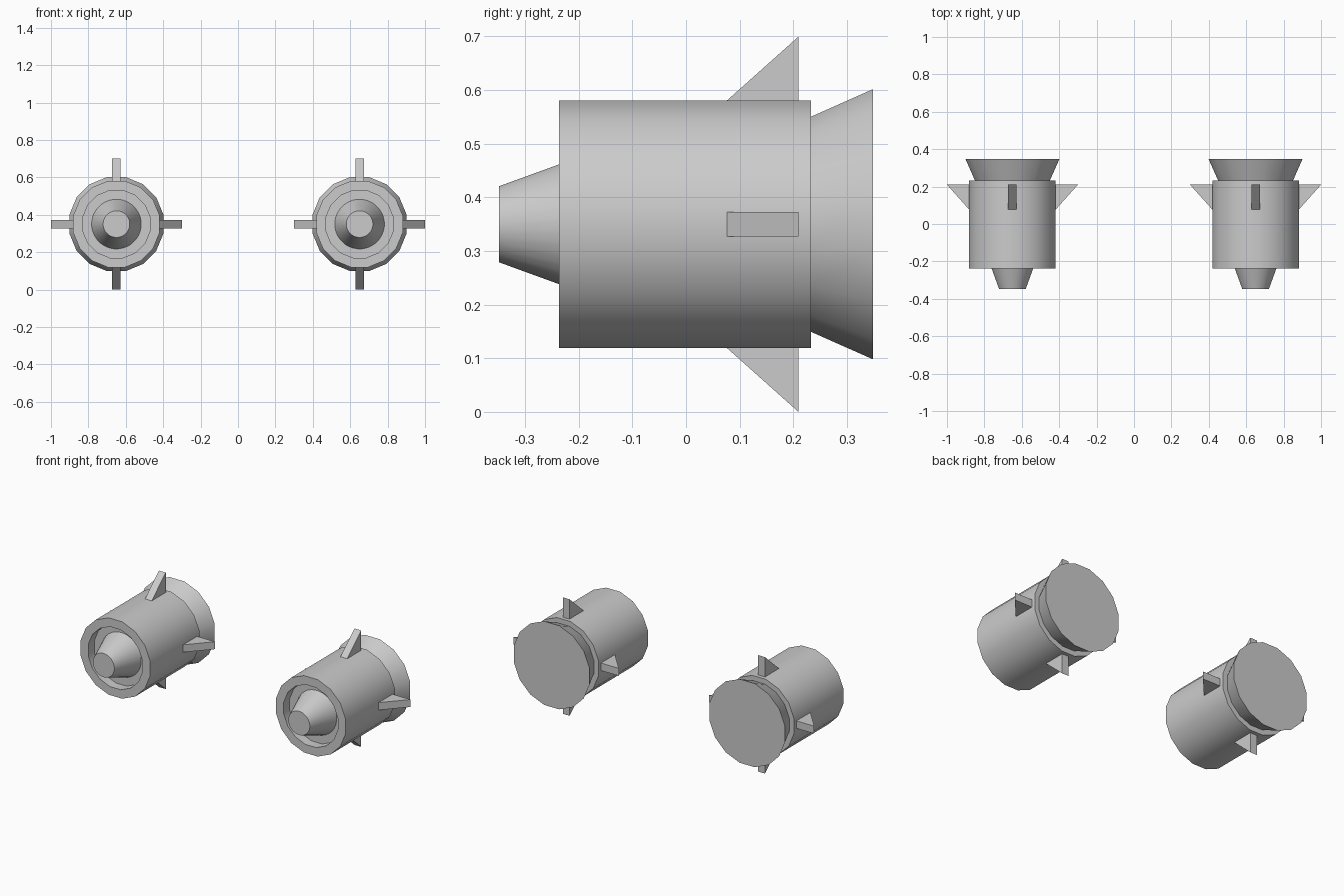
import bpy
import bmesh
import math

if "Cube" in bpy.data.objects:
    bpy.data.objects.remove(bpy.data.objects["Cube"])

CENTRE_Z = 0.35


def finish(name, bm, x, smooth):
    bmesh.ops.recalc_face_normals(bm, faces=bm.faces)
    mesh = bpy.data.meshes.new(name)
    bm.to_mesh(mesh)
    bm.free()
    obj = bpy.data.objects.new(name, mesh)
    obj.location = (x, 0, CENTRE_Z)
    bpy.context.collection.objects.link(obj)
    if smooth:
        bpy.ops.object.select_all(action='DESELECT')
        obj.select_set(True)
        bpy.context.view_layer.objects.active = obj
        bpy.ops.object.shade_smooth_by_angle(angle=math.radians(30))
    return obj


def lathe(name, profile, sides, x):
    """Turn (y, flat-to-centre radius) points around the y axis, capping both ends."""
    bm = bmesh.new()
    step = 2 * math.pi / sides
    rings = []
    for y, apothem in profile:
        r = apothem / math.cos(step / 2)
        rings.append([bm.verts.new((r * math.cos((i + 0.5) * step), y,
                                    r * math.sin((i + 0.5) * step)))
                      for i in range(sides)])
    for a, b in zip(rings, rings[1:]):
        for i in range(sides):
            j = (i + 1) % sides
            bm.faces.new((a[i], a[j], b[j], b[i]))
    bm.faces.new(rings[0])
    bm.faces.new(rings[-1])
    return finish(name, bm, x, True)


def fin(name, angle, x):
    """Triangular prism pointing outward from the body."""
    bm = bmesh.new()
    outline = [(0.042, 0.20), (0.21, 0.35), (0.21, 0.20)]
    left, right = [[bm.verts.new((s * 0.0225, y, z)) for y, z in outline]
                   for s in (-1, 1)]
    bm.faces.new(left)
    bm.faces.new(right)
    for i in range(3):
        j = (i + 1) % 3
        bm.faces.new((left[i], left[j], right[j], right[i]))
    obj = finish(name, bm, x, False)
    obj.rotation_euler.y = angle


for side, x in (("left", -0.65), ("right", 0.65)):
    # Main drum with a recessed intake at the front
    lathe(f"engine_body_{side}",
          [(-0.18, 0.18), (-0.237, 0.18), (-0.237, 0.231), (0.233, 0.231)], 16, x)
    # Tapered nose standing in the intake
    lathe(f"nose_cone_{side}", [(-0.348, 0.071), (-0.175, 0.134)], 32, x)
    # Flared, closed exhaust at the back
    lathe(f"exhaust_bell_{side}", [(0.232, 0.20), (0.348, 0.2515)], 16, x)
    # Four fins around the rear of the drum
    for k in range(4):
        fin(f"fin_{side}_{k + 1}", k * math.pi / 2, x)
